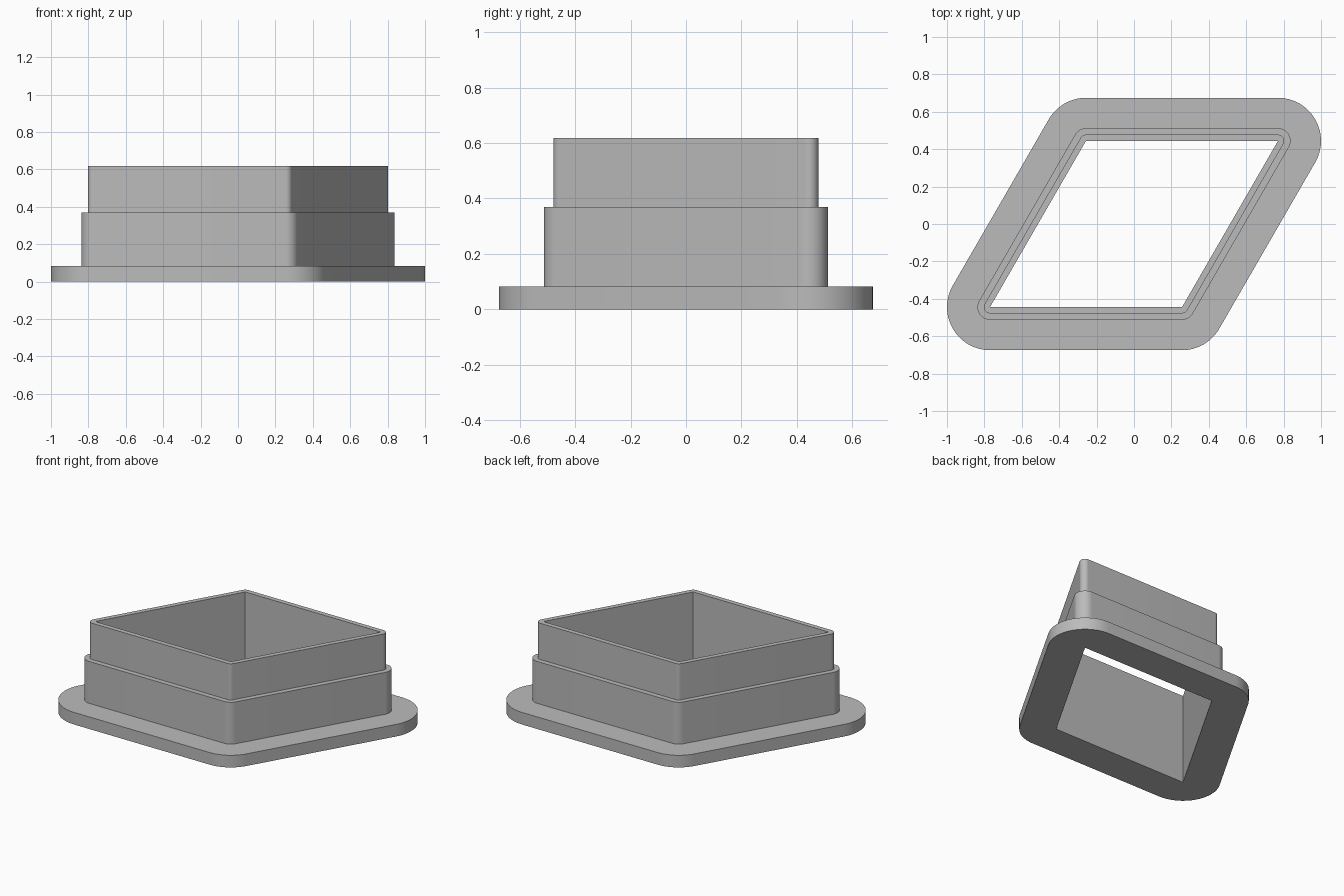
import bpy
import bmesh
import math
from mathutils import Vector

cube = bpy.data.objects.get("Cube")
if cube:
    bpy.data.objects.remove(cube, do_unlink=True)

SIDE = 1.0267                      # side of the rhombic opening
HALF_DEPTH = SIDE * math.sin(math.radians(60)) / 2
ARC_STEPS = 16

grey = bpy.data.materials.new("plain grey")
grey.use_nodes = True
colour = (0.5, 0.5, 0.5, 1)
grey.diffuse_color = colour
grey.node_tree.nodes["Principled BSDF"].inputs["Base Color"].default_value = colour

# Opening corners, with the start and end direction of each rounded corner
corners = [
    (-0.75 * SIDE, -HALF_DEPTH, 150, 270),
    (0.25 * SIDE, -HALF_DEPTH, 270, 330),
    (0.75 * SIDE, HALF_DEPTH, -30, 90),
    (-0.25 * SIDE, HALF_DEPTH, 90, 150),
]


def outline(offset, z):
    """Rhombus grown outward by offset, with round corners."""
    points = []
    for x, y, start, end in corners:
        steps = ARC_STEPS if offset else 0
        for i in range(steps + 1):
            a = math.radians(start + (end - start) * i / ARC_STEPS)
            points.append(Vector((x + offset * math.cos(a), y + offset * math.sin(a), z)))
    return points


def add_loop(bm, offset, z):
    verts = [bm.verts.new(p) for p in outline(offset, z)]
    n = len(verts)
    return [bm.edges.new((verts[i], verts[(i + 1) % n])) for i in range(n)]


# Stepped wall section: flange, lower collar, upper rim
section = [(0, 0), (0.23, 0), (0.23, 0.083), (0.067, 0.083),
           (0.067, 0.37), (0.033, 0.37), (0.033, 0.618), (0, 0.618)]

bm = bmesh.new()
loops = [add_loop(bm, *p) for p in section]


def quad_strip(lower, upper):
    """Join two outlines; a sharp outline fans into a rounded one."""
    a = [e.verts[0] for e in lower]
    b = [e.verts[0] for e in upper]
    n = max(len(a), len(b))

    def pick(verts, i):
        i %= n
        return verts[i] if len(verts) == n else verts[i // (ARC_STEPS + 1)]

    for i in range(n):
        face = [pick(a, i), pick(a, i + 1), pick(b, i + 1), pick(b, i)]
        bm.faces.new(list(dict.fromkeys(face)))


# The last strip is the straight inner wall
for i, loop in enumerate(loops):
    quad_strip(loop, loops[(i + 1) % len(loops)])
bmesh.ops.recalc_face_normals(bm, faces=bm.faces)

mesh = bpy.data.meshes.new("stepped_rhombic_sleeve")
bm.to_mesh(mesh)
bm.free()
mesh.materials.append(grey)
sleeve = bpy.data.objects.new("stepped_rhombic_sleeve", mesh)
bpy.context.collection.objects.link(sleeve)

bpy.ops.object.select_all(action="DESELECT")
sleeve.select_set(True)
bpy.context.view_layer.objects.active = sleeve
bpy.ops.object.shade_smooth_by_angle(angle=math.radians(30))
